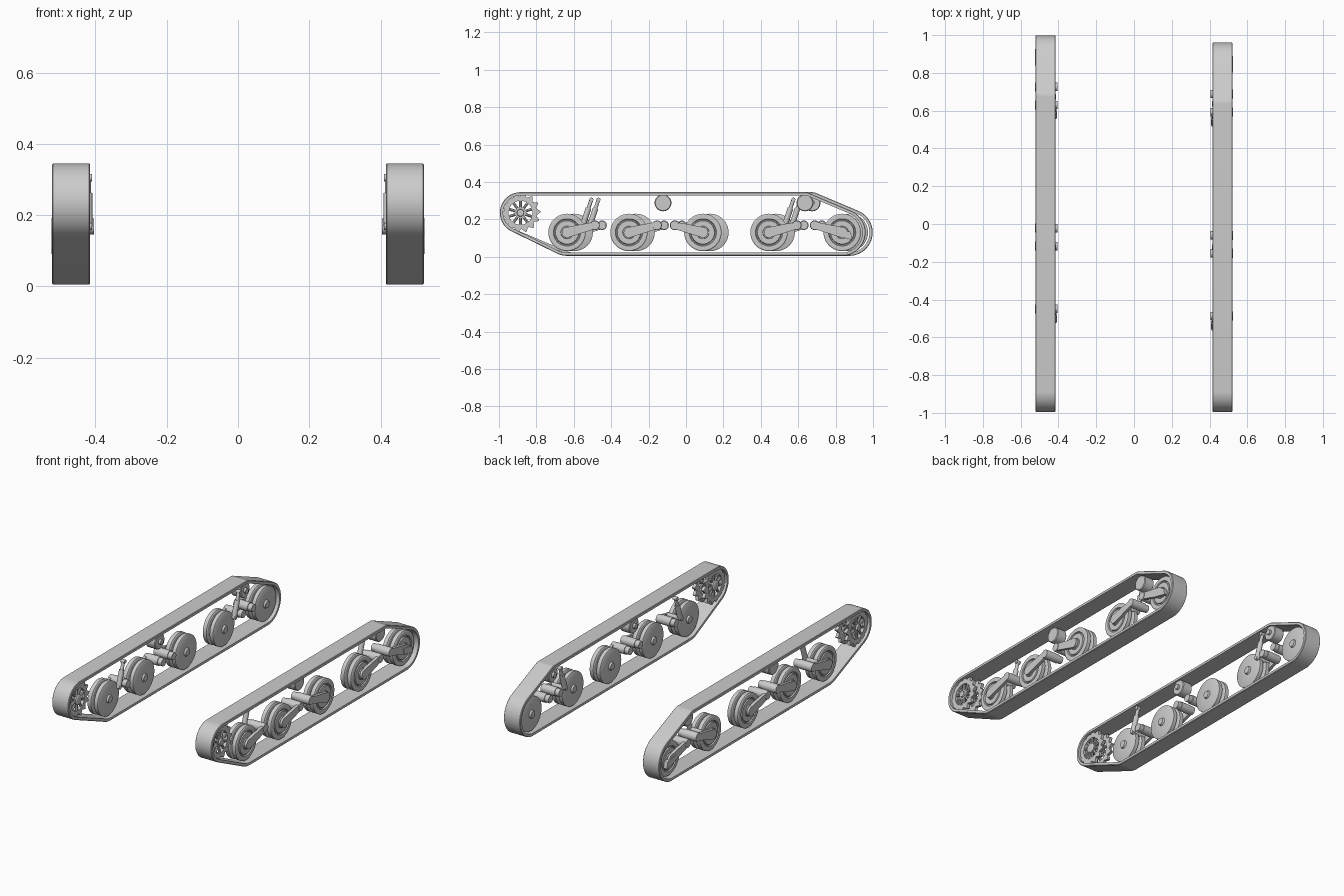
import bpy, bmesh
from math import sin, cos, pi, radians
from mathutils import Vector

cube = bpy.data.objects.get("Cube")
if cube:
    bpy.data.objects.remove(cube)

metal = bpy.data.materials.new("grey_metal")
metal.use_nodes = True
metal.diffuse_color = (0.6, 0.6, 0.6, 1)
metal.node_tree.nodes["Principled BSDF"].inputs["Base Color"].default_value = (0.6, 0.6, 0.6, 1)


def finish(name, bm):
    bmesh.ops.recalc_face_normals(bm, faces=bm.faces)
    mesh = bpy.data.meshes.new(name)
    bm.to_mesh(mesh)
    bm.free()
    obj = bpy.data.objects.new(name, mesh)
    mesh.materials.append(metal)
    bpy.context.collection.objects.link(obj)
    bpy.ops.object.select_all(action='DESELECT')
    obj.select_set(True)
    bpy.context.view_layer.objects.active = obj
    bpy.ops.object.shade_smooth_by_angle(angle=radians(32))
    return obj


def skin(bm, loops, close):
    """Join successive loops of points with quads; cap the ends unless closed."""
    rings = [[bm.verts.new(p) for p in loop] for loop in loops]
    n = len(rings[0])
    for k in range(len(rings) if close else len(rings) - 1):
        a, b = rings[k], rings[(k + 1) % len(rings)]
        for i in range(n):
            j = (i + 1) % n
            bm.faces.new((a[i], a[j], b[j], b[i]))
    if not close:
        bm.faces.new(rings[0])
        bm.faces.new(rings[-1])


def wrap(circles, grow=0.0, n=120):
    """Outline of a belt pulled tight around circles (y, z, radius)."""
    pts = []
    for i in range(n):
        c, s = cos(2 * pi * i / n), sin(2 * pi * i / n)
        y, z, r = max(circles, key=lambda k: k[0] * c + k[1] * s + k[2])
        pts.append((y + (r + grow) * c, z + (r + grow) * s))
    return pts


def at(x, outline):
    return [(x, y, z) for y, z in outline]


def lathe(name, profile, side, y, z, n=40, close=False):
    """Turn (x, radius) points around an axle along x."""
    bm = bmesh.new()
    loops = [at(side * x, wrap([(y, z, r)], n=n)) for x, r in profile]
    skin(bm, loops, close)
    return finish(name, bm)


def arm(name, circles, side, x0, x1):
    bm = bmesh.new()
    skin(bm, [at(side * x, wrap(circles, n=40)) for x in (x0, x1)], False)
    return finish(name, bm)


def rod(name, a, b, r, n=16):
    a, b = Vector(a), Vector(b)
    d = b - a
    turn = d.to_track_quat('Z', 'Y').to_matrix().to_4x4()
    turn.translation = (a + b) / 2
    bm = bmesh.new()
    bmesh.ops.create_cone(bm, cap_ends=True, segments=n, radius1=r, radius2=r,
                          depth=d.length, matrix=turn)
    return finish(name, bm)


IN, OUT = 0.415, 0.522
AXLE_Z, PIVOT_Z = 0.13, 0.168
SPROCKET = (-0.885, 0.235)


def sprocket(label, side):
    y, z = SPROCKET
    teeth = 14
    # Two toothed rims with spokes
    for tag, x in (("inner", 0.438), ("outer", 0.497)):
        gear = []
        for i in range(teeth * 4):
            r = 0.107 if i % 4 < 2 else 0.088
            t = 2 * pi * (i + 0.25 * (1 if i % 4 in (0, 2) else -1)) / (teeth * 4)
            gear.append((y + r * cos(t), z + r * sin(t)))
        hole = wrap([(y, z, 0.064)], n=teeth * 4)
        bm = bmesh.new()
        x0, x1 = side * (x - 0.009), side * (x + 0.009)
        skin(bm, [at(x0, gear), at(x1, gear), at(x1, hole), at(x0, hole)], True)
        finish(f"{label}_sprocket_{tag}_rim", bm)
        for i in range(10):
            t = 2 * pi * (i + 0.5) / 10
            c, s = cos(t), sin(t)
            rod(f"{label}_sprocket_{tag}_spoke_{i + 1}",
                (side * x, y + 0.02 * c, z + 0.02 * s),
                (side * x, y + 0.07 * c, z + 0.07 * s), 0.0075, 8)
    lathe(label + "_sprocket_hub",
          [(0.42, 0.022), (0.425, 0.03), (0.505, 0.03), (0.505, 0.02), (0.515, 0.018)],
          side, y, z)


# Twin-disc road wheel: inner disc, core, outer disc with a grooved face
WHEEL = [(0.417, 0.02), (0.427, 0.024), (0.427, 0.093), (0.431, 0.1), (0.453, 0.1),
         (0.457, 0.094), (0.457, 0.06), (0.471, 0.06), (0.471, 0.094), (0.475, 0.1),
         (0.498, 0.1), (0.502, 0.094), (0.502, 0.073), (0.495, 0.07), (0.495, 0.065),
         (0.502, 0.062), (0.502, 0.034), (0.508, 0.032)]

for side, label, shift in ((1, "left", 0.0), (-1, "right", 0.038)):
    idler = 0.835 + shift
    rear_roller = 0.636 + shift

    # Track belt
    path = [(*SPROCKET, 0.11), (-0.636 + shift, AXLE_Z, 0.125),
            (idler, AXLE_Z, 0.125), (rear_roller, 0.29, 0.055)]
    bm = bmesh.new()
    section = [(IN, -0.003), (IN + 0.003, 0), (OUT - 0.003, 0), (OUT, -0.003),
               (OUT, -0.017), (IN, -0.017)]
    skin(bm, [at(side * x, wrap(path, g)) for x, g in section], True)
    finish(label + "_track_belt", bm)

    sprocket(label, side)

    # Road wheels and idler, each on a swing arm (hub y, pivot y)
    stations = [(-0.636, -0.487), (-0.305, -0.155), (0.09, -0.06),
                (0.444, 0.592), (0.835, 0.688)]
    for i, (hub, pivot) in enumerate(stations):
        hub, pivot = hub + shift, pivot + shift
        name = f"{label}_idler" if i == 4 else f"{label}_road_wheel_{i + 1}"
        lathe(name, WHEEL, side, hub, AXLE_Z)
        arm(name + "_arm", [(hub, AXLE_Z, 0.028), (pivot, PIVOT_Z, 0.019)],
            side, 0.503, 0.521)
        lathe(name + "_pivot",
              [(0.404, 0.022), (0.43, 0.022), (0.43, 0.026), (0.5, 0.026), (0.523, 0.024)],
              side, pivot, PIVOT_Z, 24)

    # Track tensioner block on the idler
    arm(label + "_tensioner", [(idler + dy, AXLE_Z + dz, 0.004) for dy, dz in
                               ((-0.03, 0.012), (-0.022, -0.018), (0.05, -0.035), (0.042, 0.0))],
        side, 0.5, 0.524)

    # Shock absorbers beside the first and fourth wheels
    for i, hub in ((1, -0.636), (4, 0.444)):
        y = hub + shift
        x = side * 0.423
        low, mid, top = (x, y + 0.085, 0.17), (x, y + 0.115, 0.26), (x, y + 0.13, 0.305)
        rod(f"{label}_shock_body_{i}", low, mid, 0.015)
        rod(f"{label}_shock_rod_{i}", mid, top, 0.01)
        rod(f"{label}_shock_mount_{i}", (side * 0.41, *top[1:]), (side * 0.436, *top[1:]), 0.011)
        rod(f"{label}_shock_foot_{i}", (side * 0.41, *low[1:]), (side * 0.505, *low[1:]), 0.012)

    # Return rollers
    for tag, y in (("front", -0.123), ("rear", rear_roller)):
        lathe(f"{label}_{tag}_return_roller",
              [(0.412, 0.015), (0.425, 0.015), (0.425, 0.041), (0.429, 0.045),
               (0.486, 0.045), (0.49, 0.041)], side, y, 0.288, 32)
